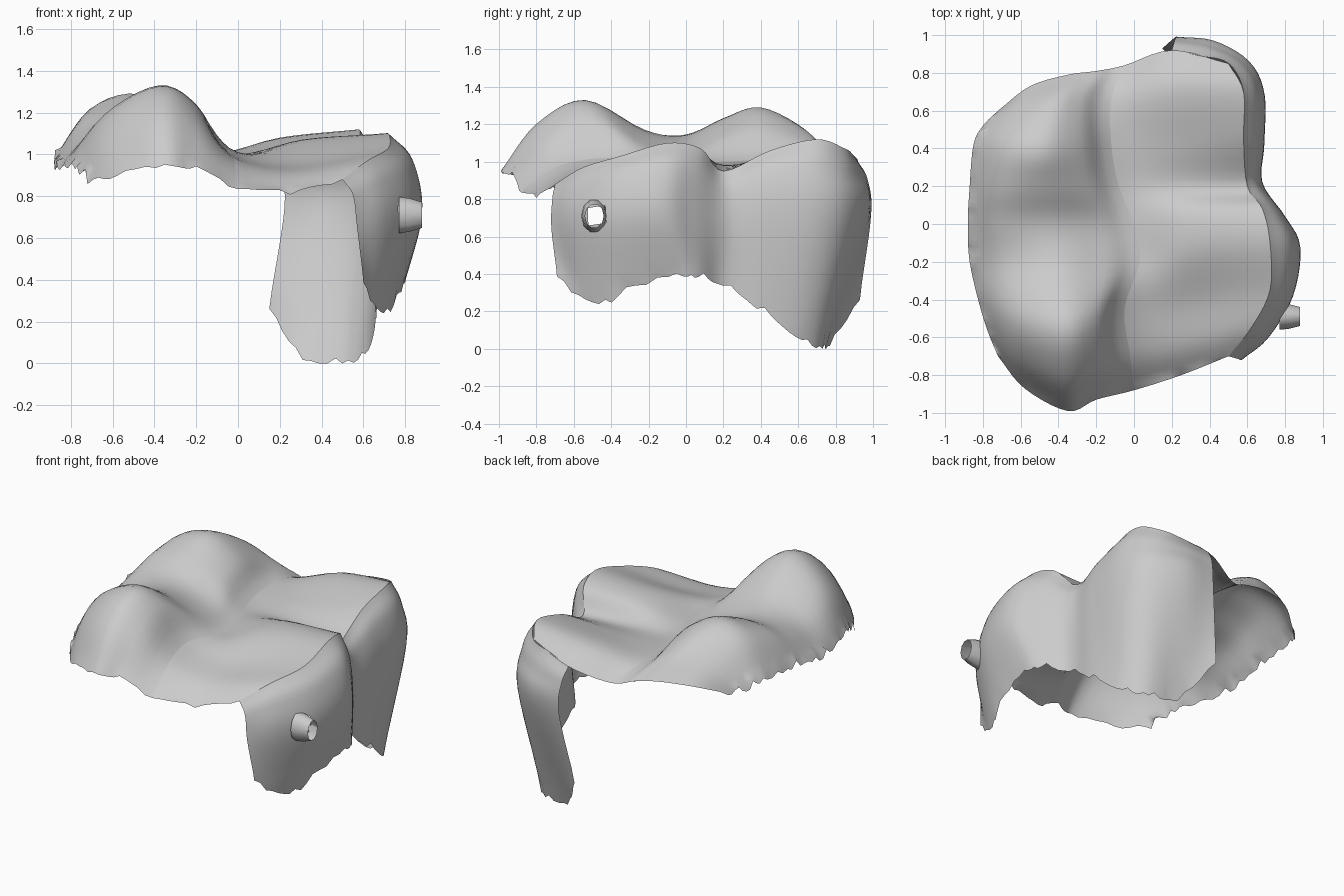
import bpy, bmesh, random
from math import sin, cos, pi
from mathutils import Vector

random.seed(4)

# Draped back: rows from -y to +y, columns from rear edge towards the seat
BACK = [
    [(-.72, -.70, .89), (-.58, -.87, .90), (-.35, -.99, .95), (-.20, -.93, .93)],
    [(-.77, -.58, .92), (-.62, -.70, 1.10), (-.38, -.80, 1.20), (-.20, -.75, 1.15)],
    [(-.82, -.42, .94), (-.64, -.50, 1.19), (-.38, -.54, 1.33), (-.20, -.50, 1.24)],
    [(-.87, -.20, .95), (-.68, -.22, 1.10), (-.40, -.22, 1.17), (-.15, -.22, 1.09)],
    [(-.88, .00, .97), (-.72, .00, 1.12), (-.45, .00, 1.14), (-.18, .00, 1.06)],
    [(-.87, .20, 1.00), (-.72, .20, 1.19), (-.48, .20, 1.23), (-.25, .20, 1.14)],
    [(-.85, .42, 1.00), (-.69, .42, 1.22), (-.48, .40, 1.29), (-.28, .42, 1.18)],
    [(-.80, .52, .98), (-.63, .60, 1.11), (-.43, .64, 1.17), (-.28, .66, 1.10)],
    [(-.72, .60, .95), (-.55, .73, 1.00), (-.35, .79, 1.00), (-.20, .81, .97)],
]
# Seat: crease and middle columns of the same rows
SEAT = [
    [(.00, -.88, .84), (.25, -.80, .82)],
    [(-.02, -.70, .97), (.25, -.65, .91)],
    [(-.05, -.45, 1.02), (.25, -.42, .96)],
    [(.03, -.20, 1.00), (.30, -.15, 1.06)],
    [(.00, .00, 1.00), (.30, .05, 1.06)],
    [(-.08, .20, 1.00), (.20, .20, .98)],
    [(-.12, .42, 1.01), (.20, .42, 1.02)],
    [(-.12, .66, 1.00), (.20, .72, 1.08)],
    [(-.05, .84, .93), (.20, .92, 1.00)],
]
# Hanging front: rim, middle and bottom at stations around the outline
FRONT = [
    [(.50, -.70, .88), (.57, -.72, .65), (.60, -.69, .40)],
    [(.62, -.55, .97), (.71, -.60, .65), (.68, -.50, .23)],
    [(.72, -.35, 1.03), (.84, -.38, .68), (.76, -.32, .31)],
    [(.72, -.10, 1.10), (.88, -.12, .72), (.80, -.05, .39)],
    [(.68, .08, 1.07), (.80, .04, .70), (.77, .07, .39)],
    [(.60, .20, .95), (.68, .22, .65), (.66, .20, .35)],
    [(.58, .45, 1.06), (.69, .42, .70), (.66, .42, .20)],
    [(.58, .70, 1.12), (.69, .68, .70), (.61, .62, .06)],
    [(.50, .85, 1.07), (.61, .85, .70), (.50, .73, .01)],
    [(.35, .89, 1.04), (.42, .96, .70), (.31, .77, .02)],
    [(.20, .92, 1.00), (.22, .99, .72), (.15, .93, .28)],
]


def spline(pts, n):
    """Smooth curve through pts with n steps per span."""
    p = [Vector(q) for q in pts]
    p = [2 * p[0] - p[1]] + p + [2 * p[-1] - p[-2]]
    out = []
    for a, b, c, d in zip(p, p[1:], p[2:], p[3:]):
        for k in range(n):
            t = k / n
            out.append(.5 * (2 * b + (c - a) * t + (2 * a - 5 * b + 4 * c - d) * t * t
                             + (3 * b - a - 3 * c + d) * t ** 3))
    return out + [p[-2]]


def patch(rows, n_across, n_along):
    """Grid of points from control rows."""
    wide = [spline(r, n_across) for r in rows]
    cols = [spline(c, n_along) for c in zip(*wide)]
    return [list(r) for r in zip(*cols)]


def build(name, grid, hole=None):
    bm = bmesh.new()
    vs = [[bm.verts.new(p) for p in row] for row in grid]
    for r0, r1 in zip(vs, vs[1:]):
        for a, b, c, d in zip(r0, r0[1:], r1[1:], r1):
            mid = (a.co + b.co + c.co + d.co) / 4
            if hole and (mid - hole).length < .065:
                continue
            bm.faces.new((a, b, c, d))
    bmesh.ops.triangulate(bm, faces=bm.faces[:])
    me = bpy.data.meshes.new(name)
    bm.to_mesh(me)
    bm.free()
    ob = bpy.data.objects.new(name, me)
    bpy.context.collection.objects.link(ob)
    for f in me.polygons:
        f.use_smooth = True
    return ob


def ragged(row, amount):
    for p in row:
        p.z = max(0, p.z + random.uniform(-amount, amount))


# Back and seat share one continuous surface, split at the crease
top = patch([b + s + [f[0]] for b, s, f in zip(BACK, SEAT, FRONT)], 5, 5)
ragged(top[0], .015)
ragged([r[0] for r in top], .03)
build("backrest_cover", [r[:21] for r in top])
build("seat_cover", [r[20:] for r in top])

# Hanging front, with a rounded shoulder under the rim
skirt_rows = []
for rim, mid, low in FRONT:
    r, m = Vector(rim), Vector(mid)
    shoulder = r.lerp(m, .72)
    shoulder.z = r.z + (m.z - r.z) * .33
    skirt_rows.append([rim, shoulder, mid, low])
skirt = patch(skirt_rows, 6, 5)
for row in skirt:
    ragged(row[-1:], .02)
tear = Vector((.78, -.48, .70))
build("front_skirt", skirt, tear)

# Small torn flap sticking out around the hole
ring = [[(x, -.49 + r * cos(a) + x * .0, .71 + 1.3 * r * sin(a))
         for a in [2 * pi * k / 10 for k in range(11)]]
        for x, r in ((.77, .07), (.82, .065), (.88, .05))]
build("torn_flap", ring)
